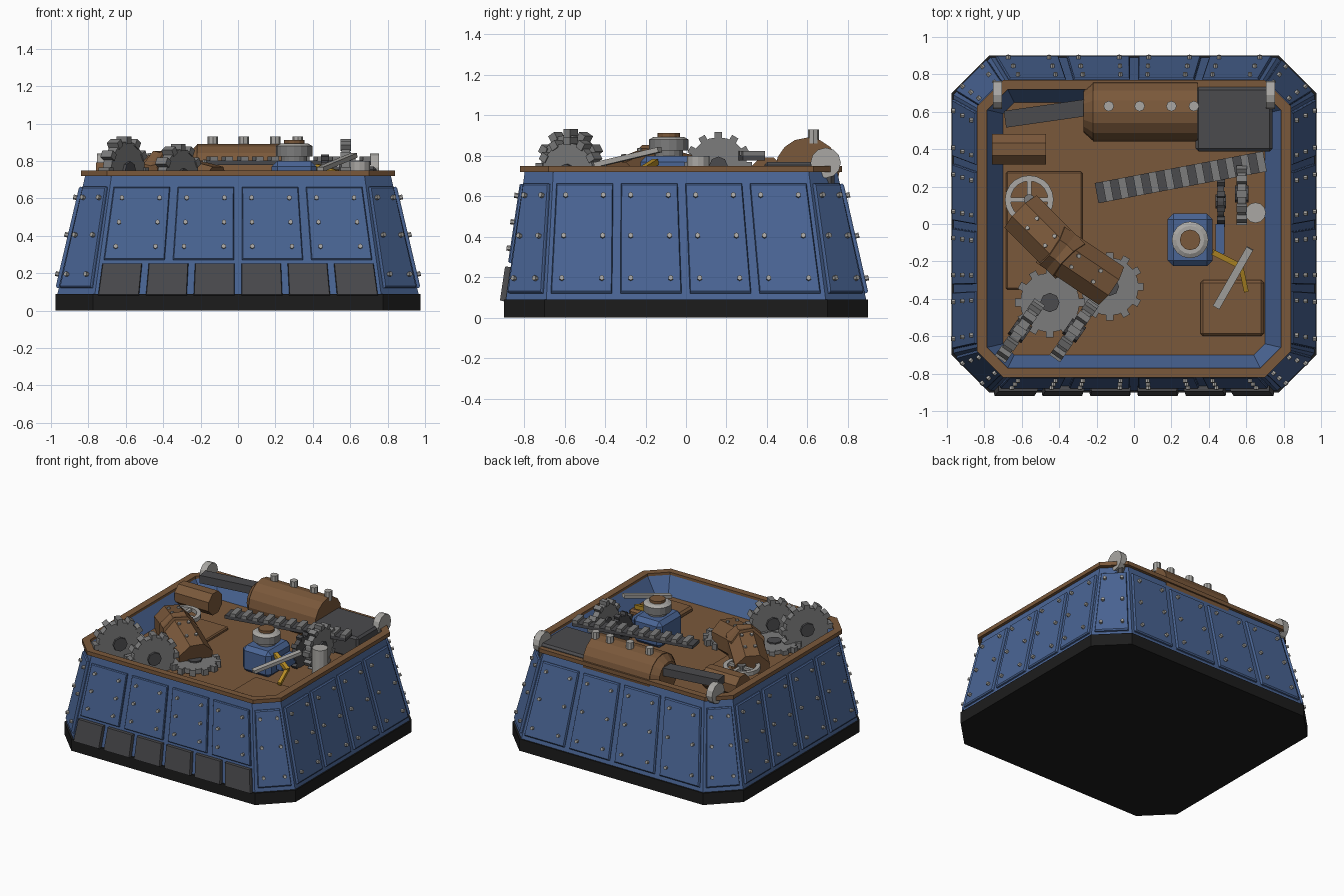
import bpy, bmesh, math
from mathutils import Vector, Matrix

if "Cube" in bpy.data.objects:
    bpy.data.objects.remove(bpy.data.objects["Cube"])

def mat(name, r, g, b):
    m = bpy.data.materials.new(name)
    m.diffuse_color = (r, g, b, 1)
    m.use_nodes = True
    m.node_tree.nodes["Principled BSDF"].inputs["Base Color"].default_value = m.diffuse_color
    return m

BLUE = mat("steel blue", .068, .13, .30)
BROWN = mat("rust brown", .195, .098, .043)
BLACK = mat("base black", .012, .012, .012)
DARK = mat("charcoal", .07, .07, .075)
GREY = mat("iron grey", .20, .20, .20)
LIGHT = mat("light metal", .40, .39, .37)
GOLD = mat("brass yellow", .50, .28, .02)

def finish(name, bm, m):
    bmesh.ops.recalc_face_normals(bm, faces=bm.faces)
    me = bpy.data.meshes.new(name)
    bm.to_mesh(me)
    bm.free()
    me.materials.append(m)
    ob = bpy.data.objects.new(name, me)
    bpy.context.collection.objects.link(ob)
    return ob

def ring(X, y0, y1, c, z):
    """Rectangle with cut corners, starting on the front edge, counter-clockwise."""
    return [Vector(p + (z,)) for p in (
        (-X + c, y0), (X - c, y0), (X, y0 + c), (X, y1 - c),
        (X - c, y1), (-X + c, y1), (-X, y1 - c), (-X, y0 + c))]

def loft(name, rings, m, closed=False):
    bm = bmesh.new()
    vs = [[bm.verts.new(p) for p in r] for r in rings]
    pairs = list(zip(vs, vs[1:])) + ([(vs[-1], vs[0])] if closed else [])
    for a, b in pairs:
        for i in range(len(a)):
            j = (i + 1) % len(a)
            bm.faces.new((a[i], a[j], b[j], b[i]))
    if not closed:
        bm.faces.new(vs[0][::-1])
        bm.faces.new(vs[-1])
    return finish(name, bm, m)

def box(name, c, size, m, rot=None, bevel=0):
    bm = bmesh.new()
    bmesh.ops.create_cube(bm, size=1, matrix=Matrix.Diagonal((*size, 1)))
    if bevel:
        bmesh.ops.bevel(bm, geom=bm.edges[:], offset=bevel, segments=1, affect='EDGES')
    bm.transform(Matrix.Translation(c) @ (rot or Matrix()))
    return finish(name, bm, m)

def bar(name, p, q, w, h, m, bevel=0):
    """Box running from p to q."""
    d = Vector(q) - Vector(p)
    rot = Matrix.Rotation(math.atan2(d.y, d.x), 4, 'Z') @ \
        Matrix.Rotation(-math.atan2(d.z, d.xy.length), 4, 'Y')
    return box(name, (Vector(p) + Vector(q)) / 2, (d.length, w, h), m, rot, bevel)

def add_cyl(bm, p, q, r, n, r2=None, spin=0.0):
    p, q = Vector(p), Vector(q)
    d = q - p
    rot = d.to_track_quat('Z', 'Y').to_matrix().to_4x4() @ Matrix.Rotation(spin, 4, 'Z')
    bmesh.ops.create_cone(bm, cap_ends=True, segments=n, radius1=r, radius2=r if r2 is None else r2,
                          depth=d.length, matrix=Matrix.Translation((p + q) / 2) @ rot)

def cyl(name, p, q, r, n, m, r2=None, spin=0.0):
    bm = bmesh.new()
    add_cyl(bm, p, q, r, n, r2, spin)
    return finish(name, bm, m)

def gear(name, c, axis, r, t, teeth, m):
    c, a = Vector(c), Vector(axis).normalized()
    base = Matrix.Translation(c) @ a.to_track_quat('Z', 'Y').to_matrix().to_4x4()
    bm = bmesh.new()
    add_cyl(bm, c - a * t / 2, c + a * t / 2, r * .86, 20)
    for i in range(teeth):
        bmesh.ops.create_cube(bm, size=1, matrix=base @ Matrix.Rotation(i * math.tau / teeth, 4, 'Z')
                              @ Matrix.Translation((r * .9, 0, 0)) @ Matrix.Diagonal((r * .22, r * .22, t * 1.25, 1)))
    finish(name, bm, m)
    cyl(name + "_hub", c - a * t * .8, c + a * t * .8, r * .28, 8, DARK)

# Base slab, hull with recessed well, deck and rim
loft("base_slab", [ring(.975, -.9, .9, .2, 0), ring(.975, -.9, .9, .2, .09)], BLACK)
low, top = ring(.965, -.89, .89, .2, .09), ring(.815, -.795, .745, .14, .73)
loft("hull", [low, top, ring(.785, -.77, .72, .11, .73), ring(.70, -.70, .65, .06, .60)], BLUE)
loft("deck", [ring(.70, -.70, .65, .06, .59), ring(.70, -.70, .65, .06, .604)], BROWN)
loft("rim", [ring(.84, -.82, .77, .14, .72), ring(.84, -.82, .77, .14, .75),
             ring(.785, -.77, .72, .11, .75), ring(.785, -.77, .72, .11, .72)], BROWN, True)

# Armour panels and rivets on each hull side
rivets = bmesh.new()

def side_point(i, u, v):
    j = (i + 1) % 8
    return low[i].lerp(low[j], u).lerp(top[i].lerp(top[j], u), v)

def panel(name, i, u0, u1, z0, z1, t, m, rows=()):
    v0, v1 = (z0 - .09) / .64, (z1 - .09) / .64
    n = (side_point(i, 1, 0) - side_point(i, 0, 0)).cross(side_point(i, 0, 1) - side_point(i, 0, 0)).normalized()
    q = [side_point(i, u, v) for u, v in ((u0, v0), (u1, v0), (u1, v1), (u0, v1))]
    mid = sum(q, Vector()) / 4
    loft(name, [[p - n * .01 for p in q], [p + n * t * .6 for p in q],
                [p.lerp(mid, .03) + n * t for p in q]], m)
    for z in rows:
        for f in (.17, .83):
            p = side_point(i, u0 + (u1 - u0) * f, (z - .09) / .64)
            add_cyl(rivets, p, p + n * (t + .018), .013, 6)

for i in range(8):
    count = 4 if i % 2 == 0 else 1
    gap = .015 if count == 4 else .08
    for k in range(count):
        u0, u1 = k / count + gap, (k + 1) / count - gap
        if i == 0:
            panel("front_panel", i, u0, u1, .27, .66, .016, BLUE, (.34, .47, .60))
        else:
            panel("side_panel", i, u0, u1, .12, .66, .018, BLUE, (.19, .40, .60))
for k in range(6):
    panel("front_skirt_plate", 0, k / 6 + .012, (k + 1) / 6 - .012, .08, .25, .028, DARK)
finish("hull_rivets", rivets, LIGHT)

# Raised deck hatches
box("left_hatch", (-.48, -.035, .615), (.41, .63, .03), BROWN, bevel=.008)
box("right_hatch", (.525, -.45, .62), (.34, .30, .05), BROWN, bevel=.015)

# Boiler with bolts, firebox and flue arm along the back
cyl("boiler", (-.22, .60, .73), (.34, .60, .73), .16, 16, BROWN)
cyl("boiler_end", (-.27, .60, .73), (-.22, .60, .73), .11, 16, BROWN, .155)
for x in (-.135, .03, .20, .32):
    cyl("boiler_bolt", (x, .63, .86), (x, .63, .93), .028, 8, LIGHT)
box("firebox", (.535, .56, .685), (.41, .345, .17), DARK, bevel=.015)
bar("flue_arm", (-.69, .56, .79), (-.2, .63, .79), .09, .06, DARK)
for s in (-1, 1):
    cyl("rim_disc", (s * .705, .69, .765), (s * .755, .69, .765), .075, 12, LIGHT)

# Small barrel and hand wheel on the left
cyl("barrel", (-.76, .40, .71), (-.47, .40, .71), .088, 8, BROWN, spin=math.pi / 8)
bm = bmesh.new()
outer, inner = [], []
prof = ((.13, .685), (.13, .715), (.10, .715), (.10, .685))
loft("wheel_rim", [[Vector((-.56 + r * math.cos(a * math.tau / 20), .13 + r * math.sin(a * math.tau / 20), z))
                    for a in range(20)] for r, z in prof], LIGHT, True)
bm.free()
for a in (0, math.pi / 2):
    box("wheel_spoke", (-.56, .13, .70), (.22, .025, .02), LIGHT, Matrix.Rotation(a, 4, 'Z'))
cyl("wheel_post", (-.56, .13, .60), (-.56, .13, .72), .03, 8, GREY)

# Bent riveted housing
elbow = Vector((-.39, -.15, .72))
for end in (Vector((-.60, .06, .66)), Vector((-.13, -.325, .65))):
    d = (elbow - end).normalized()
    cyl("bent_housing", end, elbow + d * .07, .132, 8, BROWN, spin=math.pi / 8)
    up = (Vector((0, 0, 1)) - d * d.z).normalized()
    for f in (.35, .8):
        for s in (-1, 1):
            p = end.lerp(elbow, f) + d.cross(up) * s * .035 + up * .12
            cyl("housing_rivet", p, p + up * .015, .012, 6, LIGHT)

# Gears: two upright and two flat at front left, two upright at right
gear("upright_gear_left", (-.61, -.57, .745), (.82, -.57, 0), .185, .055, 12, GREY)
gear("upright_gear_middle", (-.32, -.57, .71), (.82, -.57, 0), .18, .055, 12, GREY)
gear("flat_gear_left", (-.45, -.42, .64), (0, 0, 1), .185, .035, 12, GREY)
gear("flat_gear_right", (-.13, -.335, .63), (0, 0, 1), .18, .035, 12, GREY)
gear("upright_gear_right", (.575, .16, .75), (1, 0, 0), .165, .045, 12, GREY)
gear("small_gear_right", (.465, .12, .70), (1, 0, 0), .135, .035, 10, DARK)
cyl("canister", (.65, .06, .60), (.65, .06, .80), .055, 12, LIGHT)

# Toothed rack
a, b = Vector((-.2, .165, .79)), Vector((.70, .335, .79))
bar("rack_bar", a, b, .11, .025, DARK)
for i in range(11):
    p, q = a.lerp(b, (i + .5) / 11), a.lerp(b, (i + 1) / 11)
    up = Vector((0, 0, .022))
    bar("rack_tooth", p + up, q + up, .11, .024, GREY)

# Pump with collar and cap
box("pump_body", (.30, -.085, .70), (.24, .28, .20), BLUE, bevel=.03)
cyl("pump_neck", (.30, -.085, .79), (.30, -.085, .83), .07, 16, GREY)
cyl("pump_collar", (.30, -.085, .825), (.30, -.085, .88), .098, 16, GREY)
cyl("pump_collar_top", (.30, -.085, .88), (.30, -.085, .893), .098, 16, LIGHT, .075)
cyl("pump_cap", (.30, -.085, .88), (.30, -.085, .912), .055, 12, BROWN)
bar("pump_pipe", (.46, -.16, .70), (.46, .0, .70), .05, .08, BLUE)

# Loose tools
bar("steel_bar", (.44, -.445, .755), (.62, -.13, .83), .04, .025, LIGHT)
bar("brass_handle", (.42, -.15, .77), (.58, -.23, .72), .03, .03, GOLD)
bar("brass_hook", (.57, -.22, .72), (.60, -.36, .67), .025, .025, GOLD)
